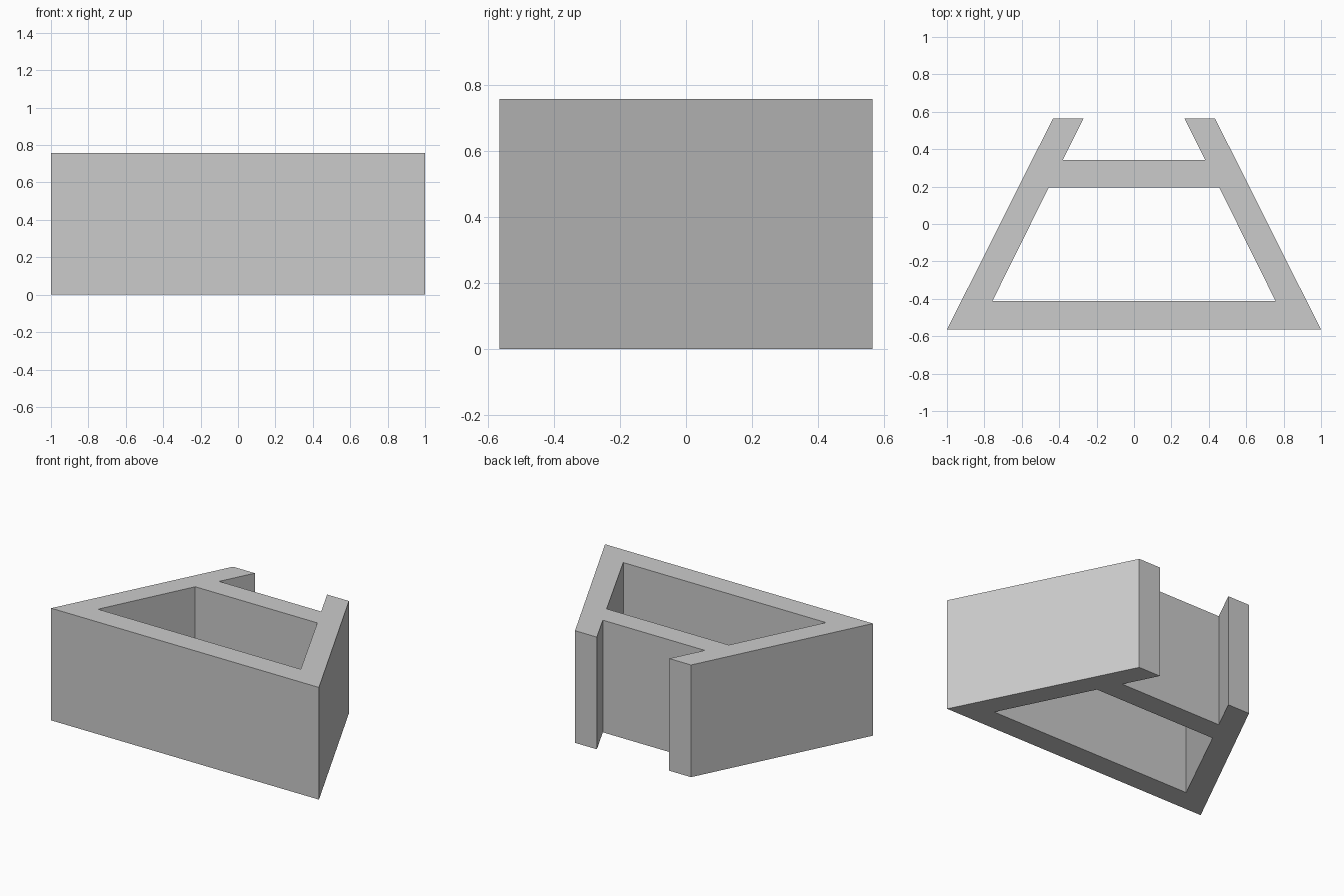
import bpy
import bmesh

cube = bpy.data.objects.get("Cube")
if cube:
    bpy.data.objects.remove(cube, do_unlink=True)

HEIGHT = 0.757

# Plain grey finish
grey = bpy.data.materials.new("light_grey")
grey.use_nodes = True
colour = (0.6, 0.6, 0.6, 1)
grey.diffuse_color = colour
grey.node_tree.nodes["Principled BSDF"].inputs["Base Color"].default_value = colour

# Plan corners of the right half (+x); the other half is mirrored
corners = {
    "front_outer": (1.0, -0.565),
    "front_inner": (0.757, -0.412),
    "bar_front": (0.456, 0.195),
    "bar_back": (0.381, 0.343),
    "tip_inner": (0.27, 0.565),
    "tip_outer": (0.433, 0.565),
}

bm = bmesh.new()
plan = {(name, s): bm.verts.new((s * x, y, 0))
        for name, (x, y) in corners.items() for s in (1, -1)}

# Slanted side walls
for s in (1, -1):
    bm.faces.new([plan[name, s] for name in corners])

# Front wall and rear crossbar, joined to the side walls
for front, back in (("front_outer", "front_inner"), ("bar_front", "bar_back")):
    bm.faces.new([plan[front, -1], plan[front, 1], plan[back, 1], plan[back, -1]])

# Raise the plan into a solid
base = bm.faces[:]
raised = bmesh.ops.extrude_face_region(bm, geom=base, use_keep_orig=True)["geom"]
bmesh.ops.translate(bm, vec=(0, 0, HEIGHT),
                    verts=[v for v in raised if isinstance(v, bmesh.types.BMVert)])
bmesh.ops.recalc_face_normals(bm, faces=bm.faces[:])

mesh = bpy.data.meshes.new("a_shaped_frame")
bm.to_mesh(mesh)
bm.free()
mesh.materials.append(grey)
frame = bpy.data.objects.new("a_shaped_frame", mesh)
bpy.context.collection.objects.link(frame)
